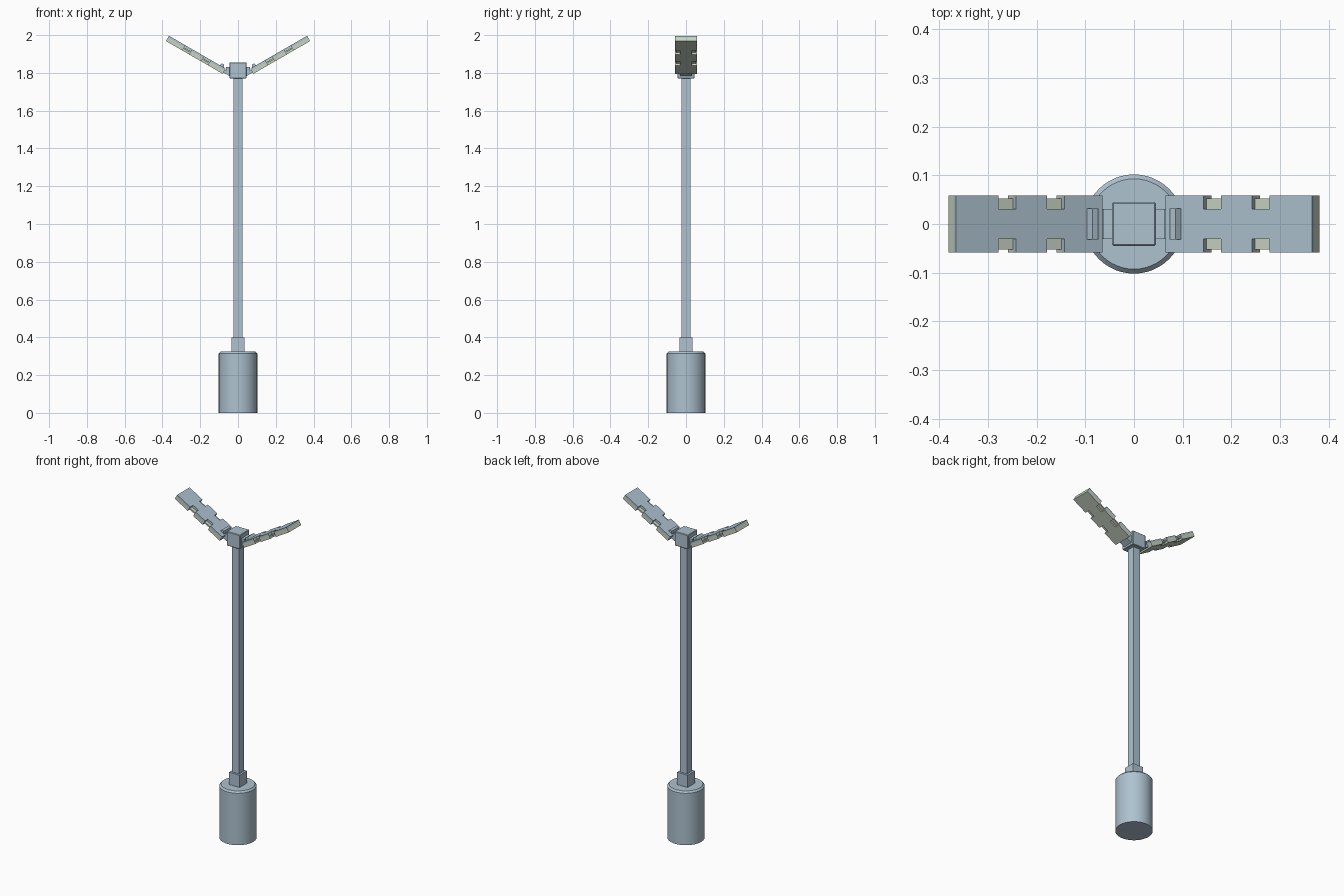
import bpy
import math
from mathutils import Matrix, Vector

cube = bpy.data.objects.get("Cube")
if cube:
    bpy.data.objects.remove(cube, do_unlink=True)


def material(name, rgb):
    m = bpy.data.materials.new(name)
    m.use_nodes = True
    m.diffuse_color = (*rgb, 1)
    m.node_tree.nodes["Principled BSDF"].inputs["Base Color"].default_value = (*rgb, 1)
    return m


STEEL = material("blue_grey_metal", (0.42, 0.54, 0.63))
PALE = material("pale_green_grey", (0.57, 0.65, 0.54))


def bevel(obj, width):
    mod = obj.modifiers.new("bevel", "BEVEL")
    mod.width = width
    mod.segments = 1
    mod.limit_method = "ANGLE"
    mod.angle_limit = math.radians(40)


def prism(name, outline, z0, z1, mat, matrix=None, edge=0):
    """Extrude a flat outline from z0 to z1, then place it with a matrix."""
    n = len(outline)
    verts = [(x, y, z) for z in (z0, z1) for x, y in outline]
    faces = [list(range(n))[::-1], list(range(n, 2 * n))]
    faces += [[i, (i + 1) % n, n + (i + 1) % n, n + i] for i in range(n)]
    mesh = bpy.data.meshes.new(name)
    mesh.from_pydata(verts, [], faces)
    if matrix:
        mesh.transform(matrix)
        if matrix.determinant() < 0:
            mesh.flip_normals()
    mesh.materials.append(mat)
    obj = bpy.data.objects.new(name, mesh)
    bpy.context.collection.objects.link(obj)
    if edge:
        bevel(obj, edge)
    return obj


def rect(x0, x1, h):
    return [(x0, -h), (x1, -h), (x1, h), (x0, h)]


# Round base with a chamfered top rim
bpy.ops.mesh.primitive_cylinder_add(vertices=48, radius=0.102, depth=0.324, location=(0, 0, 0.162))
base = bpy.context.object
base.name = "base"
base.data.materials.append(STEEL)
for v in base.data.vertices:
    if v.co.z > 0:
        v.co.z -= 0.01
bpy.ops.object.shade_smooth_by_angle(angle=math.radians(30))
rim = [(0.102 * math.cos(a), 0.102 * math.sin(a)) for a in (math.tau * i / 48 for i in range(48))]
chamfer = prism("base_rim", rim, 0.314, 0.324, STEEL)
for v in chamfer.data.vertices:
    if v.co.z > 0.32:
        v.co.x *= 0.91
        v.co.y *= 0.91

# Square collar, pole and head block
prism("collar", rect(-0.035, 0.035, 0.035), 0.32, 0.398, STEEL)
prism("pole", rect(-0.023, 0.023, 0.023), 0.39, 1.78, STEEL)
prism("head_block", rect(-0.045, 0.045, 0.045), 1.77, 1.856, STEEL, edge=0.003)

# Tilted panel outline with two notches along each long edge
LENGTH, HALF, THICK = 0.347, 0.059, 0.032
NOTCHES = [(0.09, 0.132), (0.205, 0.247)]
edge_pts = [(0, HALF)]
for a, b in NOTCHES:
    edge_pts += [(a, HALF), (a, 0.031), (b, 0.031), (b, HALF)]
edge_pts.append((LENGTH, HALF))
outline = [(u, -v) for u, v in edge_pts] + edge_pts[::-1]

# Clip cross-section in the panel's length and thickness directions
clip = [(0.008, 0.03), (0.037, 0.03), (0.031, 0.046), (0.018, 0.046)]
on_side = Matrix.Rotation(math.pi / 2, 4, "X")

for side, label in ((1, "left"), (-1, "right")):
    tilt = (Matrix.Scale(side, 4, Vector((1, 0, 0)))
            @ Matrix.Translation((0.081, 0, 1.795))
            @ Matrix.Rotation(math.radians(-30), 4, "Y"))
    prism(label + "_panel_body", outline, 0, THICK - 0.01, PALE, tilt)
    prism(label + "_panel_cover", outline, THICK - 0.01, THICK, STEEL, tilt)
    # Thin core plate seen inside the notches
    prism(label + "_panel_core", rect(0.01, LENGTH - 0.01, 0.052), 0.011, 0.019, PALE, tilt)
    prism(label + "_panel_clip", clip, -0.032, 0.032, STEEL, tilt @ on_side)
    # Arm between head block and panel
    prism(label + "_arm", rect(-0.045, 0.012, 0.031), 0.008, 0.024, STEEL, tilt)
    prism(label + "_mount_plate", rect(0.044, 0.064, 0.031), 1.795, 1.832, STEEL,
          Matrix.Scale(side, 4, Vector((1, 0, 0))))
